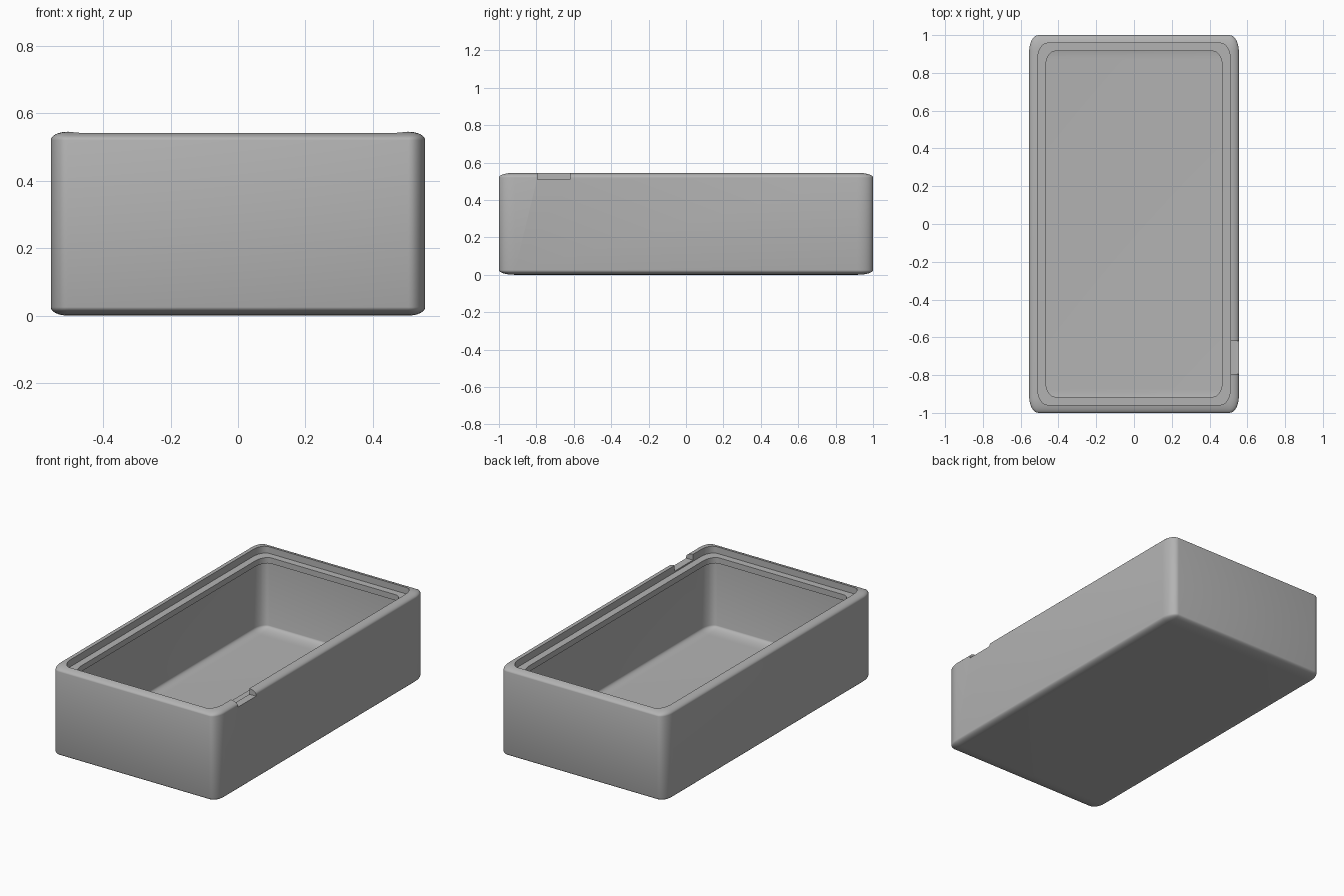
import bpy
import bmesh
import math

cube = bpy.data.objects.get("Cube")
if cube:
    bpy.data.objects.remove(cube, do_unlink=True)

grey = bpy.data.materials.new("plain grey")
grey.use_nodes = True
colour = (0.45, 0.45, 0.45, 1)
grey.diffuse_color = colour
grey.node_tree.nodes["Principled BSDF"].inputs["Base Color"].default_value = colour


def block(name, low, high, radii=None, upright_only=False):
    """Box between two corners; radii are the rounding along x, y and z."""
    bm = bmesh.new()
    size = [b - a for a, b in zip(low, high)]
    mid = [(a + b) / 2 for a, b in zip(low, high)]
    bmesh.ops.create_cube(bm, size=1)
    if radii:
        # Bevel a unit cube, then stretch the rounding to the wanted radii
        r = 0.1
        edges = [e for e in bm.edges if not upright_only
                 or abs(e.verts[0].co.z - e.verts[1].co.z) > 0.5]
        bmesh.ops.bevel(bm, geom=edges, offset=r, segments=8,
                        profile=0.5, affect='EDGES')
        for v in bm.verts:
            for i in range(3):
                c = v.co[i]
                if upright_only and i == 2:
                    v.co[i] = c * size[i] + mid[i]
                    continue
                sign = math.copysign(1, c)
                inset = (0.5 - abs(c)) / r * radii[i]
                v.co[i] = mid[i] + sign * (size[i] / 2 - inset)
    else:
        for v in bm.verts:
            v.co = [v.co[i] * size[i] + mid[i] for i in range(3)]
    mesh = bpy.data.meshes.new(name)
    bm.to_mesh(mesh)
    bm.free()
    mesh.materials.append(grey)
    obj = bpy.data.objects.new(name, mesh)
    bpy.context.collection.objects.link(obj)
    return obj


def cut(target, cutter):
    """Subtract the cutter and discard it."""
    mod = target.modifiers.new("cut", 'BOOLEAN')
    mod.operation = 'DIFFERENCE'
    mod.solver = 'EXACT'
    mod.object = cutter
    bpy.ops.object.select_all(action='DESELECT')
    bpy.context.view_layer.objects.active = target
    target.select_set(True)
    bpy.ops.object.modifier_apply(modifier=mod.name)
    bpy.data.objects.remove(cutter, do_unlink=True)


def smooth(obj):
    bpy.ops.object.select_all(action='DESELECT')
    bpy.context.view_layer.objects.active = obj
    obj.select_set(True)
    bpy.ops.object.shade_smooth_by_angle(angle=math.radians(30))


corner = (0.05, 0.085, 0.025)

# Outer tray, hollowed with an open top
tray = block("tray_body", (-0.555, -1, 0), (0.555, 1, 0.545), corner)
cut(tray, block("cavity", (-0.51, -0.957, 0.04), (0.51, 0.957, 0.9), corner))

# Shallow notch in the left rim
cut(tray, block("notch", (0.49, -0.795, 0.51), (0.6, -0.62, 0.6)))
smooth(tray)

# Inner ledge that runs around the wall
ledge = block("inner_ledge", (-0.515, -0.962, 0.467), (0.515, 0.962, 0.502), corner, True)
cut(ledge, block("opening", (-0.468, -0.915, 0.4), (0.468, 0.915, 0.6), corner, True))
smooth(ledge)
